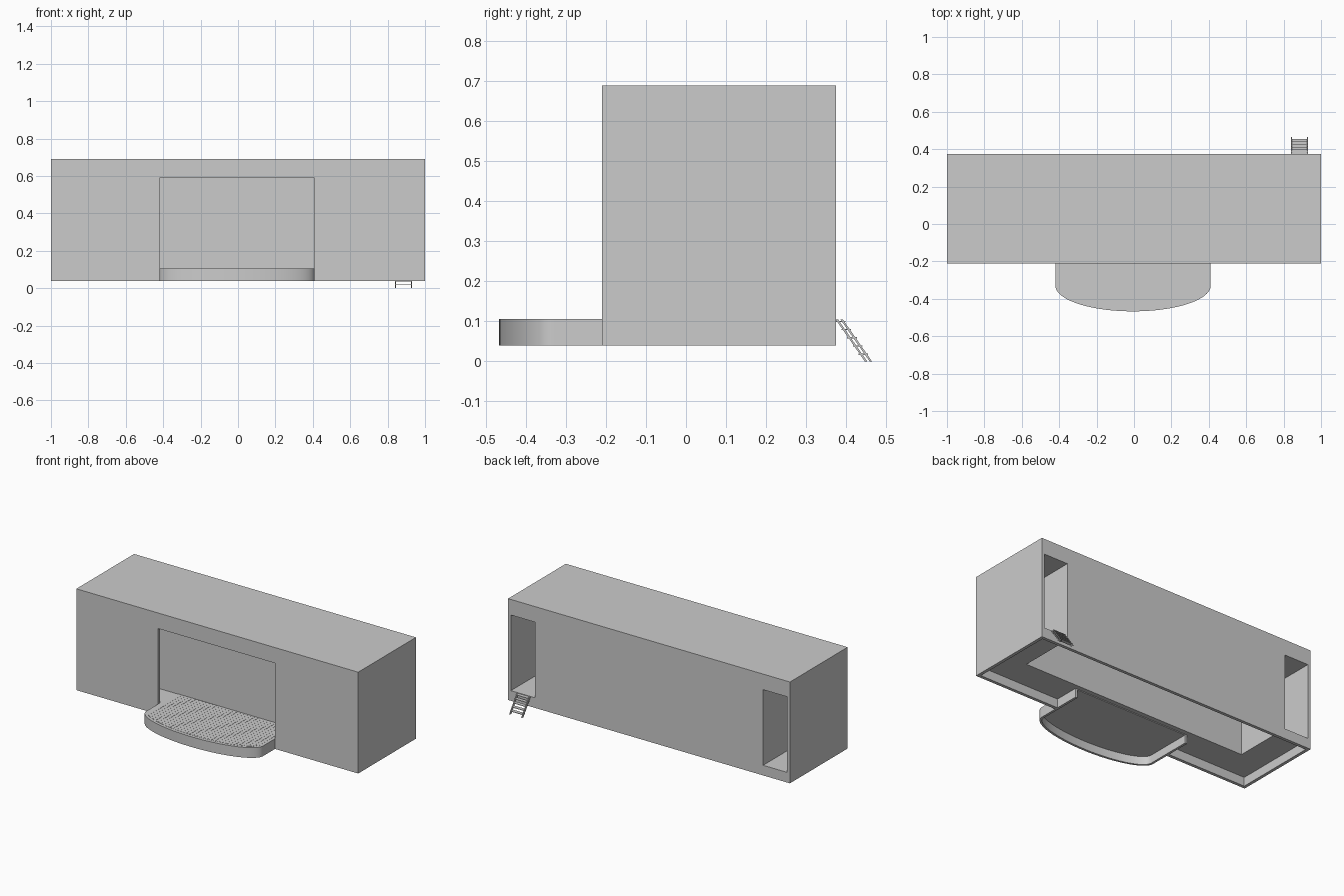
import bpy, bmesh, math
from mathutils import Vector

if "Cube" in bpy.data.objects:
    bpy.data.objects.remove(bpy.data.objects["Cube"])

grey = bpy.data.materials.new("plain grey")
grey.diffuse_color = (0.6, 0.6, 0.6, 1)
grey.use_nodes = True
grey.node_tree.nodes["Principled BSDF"].inputs["Base Color"].default_value = grey.diffuse_color


def prism(name, pts, z0, z1):
    """Extrude a plan outline (x, y) between two heights."""
    bm = bmesh.new()
    face = bm.faces.new([bm.verts.new((x, y, z0)) for x, y in pts])
    top = bmesh.ops.extrude_face_region(bm, geom=[face])
    verts = [v for v in top["geom"] if isinstance(v, bmesh.types.BMVert)]
    bmesh.ops.translate(bm, verts=verts, vec=(0, 0, z1 - z0))
    bmesh.ops.recalc_face_normals(bm, faces=bm.faces[:])
    me = bpy.data.meshes.new(name)
    bm.to_mesh(me)
    bm.free()
    me.materials.append(grey)
    ob = bpy.data.objects.new(name, me)
    bpy.context.collection.objects.link(ob)
    return ob


def box(name, x0, x1, y0, y1, z0, z1):
    return prism(name, [(x0, y0), (x1, y0), (x1, y1), (x0, y1)], z0, z1)


def cut(ob, cutter):
    mod = ob.modifiers.new("cut", 'BOOLEAN')
    mod.operation = 'DIFFERENCE'
    mod.solver = 'EXACT'
    mod.object = cutter
    bpy.ops.object.select_all(action='DESELECT')
    bpy.context.view_layer.objects.active = ob
    ob.select_set(True)
    bpy.ops.object.modifier_apply(modifier=mod.name)
    bpy.data.objects.remove(cutter)


# Main hall shell with stage space and two corridors leading to the back doors
FLOOR, CEIL, BACKDROP = 0.105, 0.59, -0.03
hall = box("hall_shell", -1, 1, -0.21, 0.375, 0.04, 0.69)
cut(hall, prism("stage_space",
                [(-.98, -.19), (.98, -.19), (.98, .5), (.81, .5),
                 (.81, BACKDROP), (-.81, BACKDROP), (-.81, .5), (-.98, .5)],
                FLOOR, CEIL))
cut(hall, box("front_opening", -.42, .41, -.3, -.18, 0, CEIL))
cut(hall, box("underfloor_void", -.98, .98, -.19, .355, 0, .097))
cut(hall, box("back_room_void", -.80, .80, 0.0, .355, .05, .67))

# Bowed stage apron: straight sides, elliptical front, hollow underneath
CX = -0.005


def apron(inset, back, n=48):
    a, b = 0.415 - inset, 0.137 - inset
    arc = [(CX - a * math.cos(math.pi * i / n), -0.33 - b * math.sin(math.pi * i / n))
           for i in range(n + 1)]
    return [(CX - a, back)] + arc + [(CX + a, back)]


stage = prism("stage_apron", apron(0, BACKDROP), 0.04, 0.1055)
cut(stage, prism("apron_void", apron(0.015, 0.05), 0, 0.092))
bpy.ops.object.select_all(action='DESELECT')
bpy.context.view_layer.objects.active = stage
stage.select_set(True)
bpy.ops.object.shade_smooth_by_angle(angle=math.radians(30))

# Narrow floor boards following the bowed front edge
a, b, boards = 0.395, 0.117, 32
w = 2 * a / boards


def front_y(x):
    return -0.33 - b * math.sqrt(max(0, 1 - (x / a) ** 2))


for i in range(boards):
    x0, x1 = -a + i * w + 0.0005, -a + (i + 1) * w - 0.0005
    prism("floor_board", [(CX + x0, front_y(x0)), (CX + x1, front_y(x1)),
                          (CX + x1, BACKDROP), (CX + x0, BACKDROP)], 0.105, 0.1065)


# Leaning back steps: two pairs of slim rails with flat treads
def sloped_rail(x, y):
    ob = box("step_rail", x, x + 0.005, y, y + 0.006, 0, 0.105)
    for v in ob.data.vertices:
        v.co.y -= 0.073 * v.co.z / 0.105


for x in (0.84, 0.925):
    for y in (0.447, 0.459):
        sloped_rail(x, y)
for i in range(5):
    z = 0.018 + 0.0205 * i
    y = 0.447 - 0.073 * z / 0.105
    box("step_tread", 0.84, 0.93, y - 0.003, y + 0.021, z - 0.0015, z + 0.0015)
